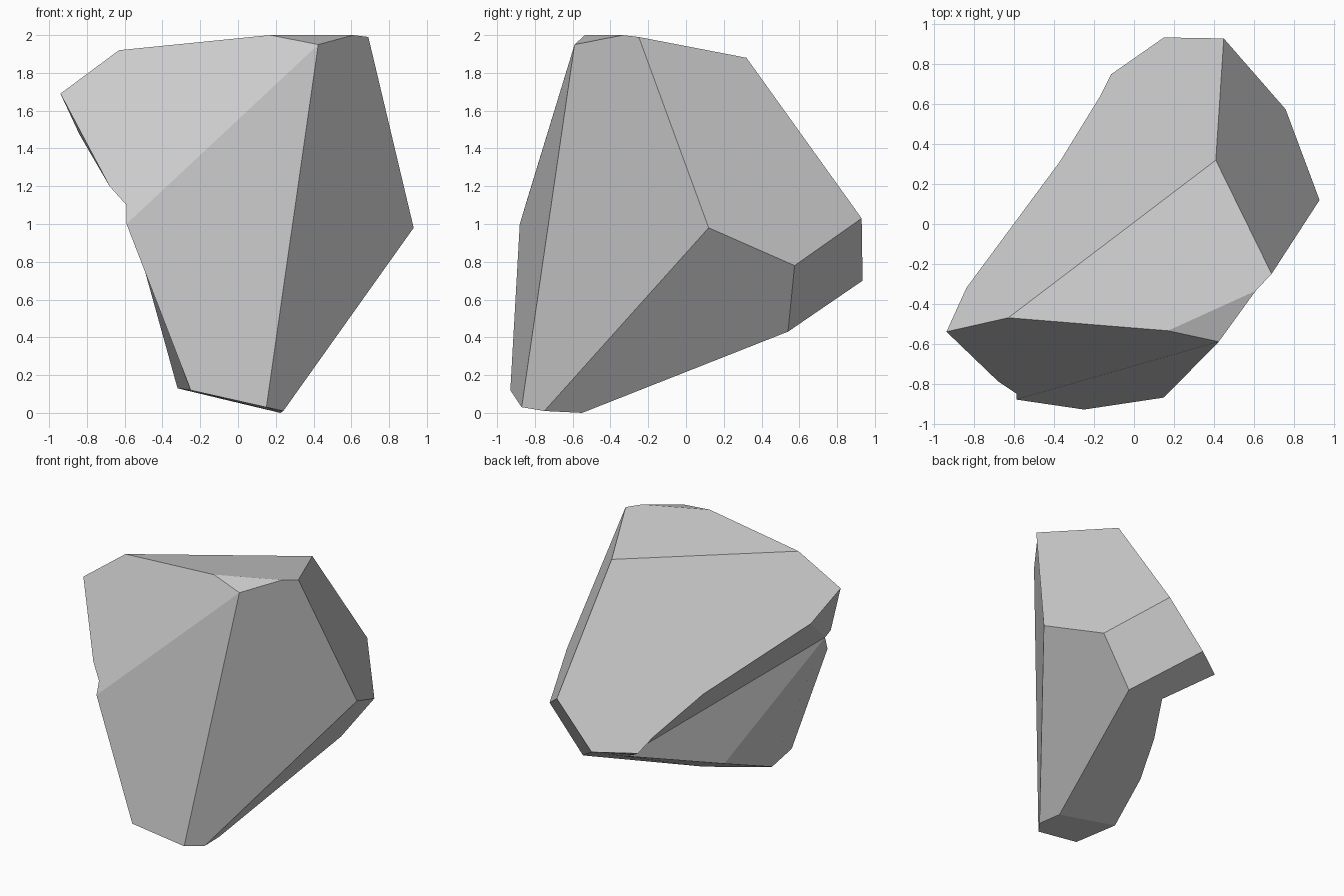
import bpy, bmesh

if "Cube" in bpy.data.objects:
    bpy.data.objects.remove(bpy.data.objects["Cube"])

# Corner points of the boulder, one letter each
corners = {
    # crown
    "A": (-.94, -.54, 1.69), "B": (-.63, -.47, 1.92), "C": (.41, .32, 1.88),
    "D": (.69, -.25, 1.99), "E": (.61, -.335, 2.0), "F": (.425, -.59, 1.95),
    "G": (.17, -.535, 2.0),
    # right and back shoulder
    "H": (.93, .12, .98), "I": (.76, .575, .78), "J": (.45, .93, 1.03),
    "K": (.15, .935, .70), "L": (.50, .54, .43),
    # foot
    "M": (.24, -.75, .01), "N": (.15, -.87, .03), "O": (-.25, -.93, .12),
    "P": (-.32, -.59, .13), "U": (.224, -.55, 0),
    # front left edge and notch mouth
    "Q": (-.59, -.88, 1.0), "Y": (-.59, -.85, 1.1), "R": (-.68, -.79, 1.2),
    "S": (-.84, -.32, 1.475), "T": (-.37, .315, 1.05), "X": (-.17, .64, .79),
    "W": (-.115, .75, .69),
    # notch on the underside
    "V": (-.055, .707, .648), "Z": (.16, .50, .50), "a": (-.04, .176, .40),
    "b": (-.206, -.172, .283),
}

# Flat facets, as strings of corner letters
facets = [
    "ABCJKWXTS", "BGEDC", "GFE",        # back slope, top, small top chip
    "ARYQFGB", "QONF",                  # front
    "FNMHDE", "CDHIJ",                  # right
    "HMULI", "ILKJ", "PONMU",           # lower right, back corner, foot
    "LUPbaZVWK",                        # underside
    "ASYR", "STZY", "TXVZ", "XWV",      # left tip and notch ceiling
    "YZab", "QYbPO",                    # notch wall and lower left
]

bm = bmesh.new()
verts = {k: bm.verts.new(p) for k, p in corners.items()}
for f in facets:
    bm.faces.new([verts[k] for k in f])
bmesh.ops.recalc_face_normals(bm, faces=bm.faces[:])

mesh = bpy.data.meshes.new("boulder")
bm.to_mesh(mesh)
bm.free()
boulder = bpy.data.objects.new("boulder", mesh)
bpy.context.collection.objects.link(boulder)
